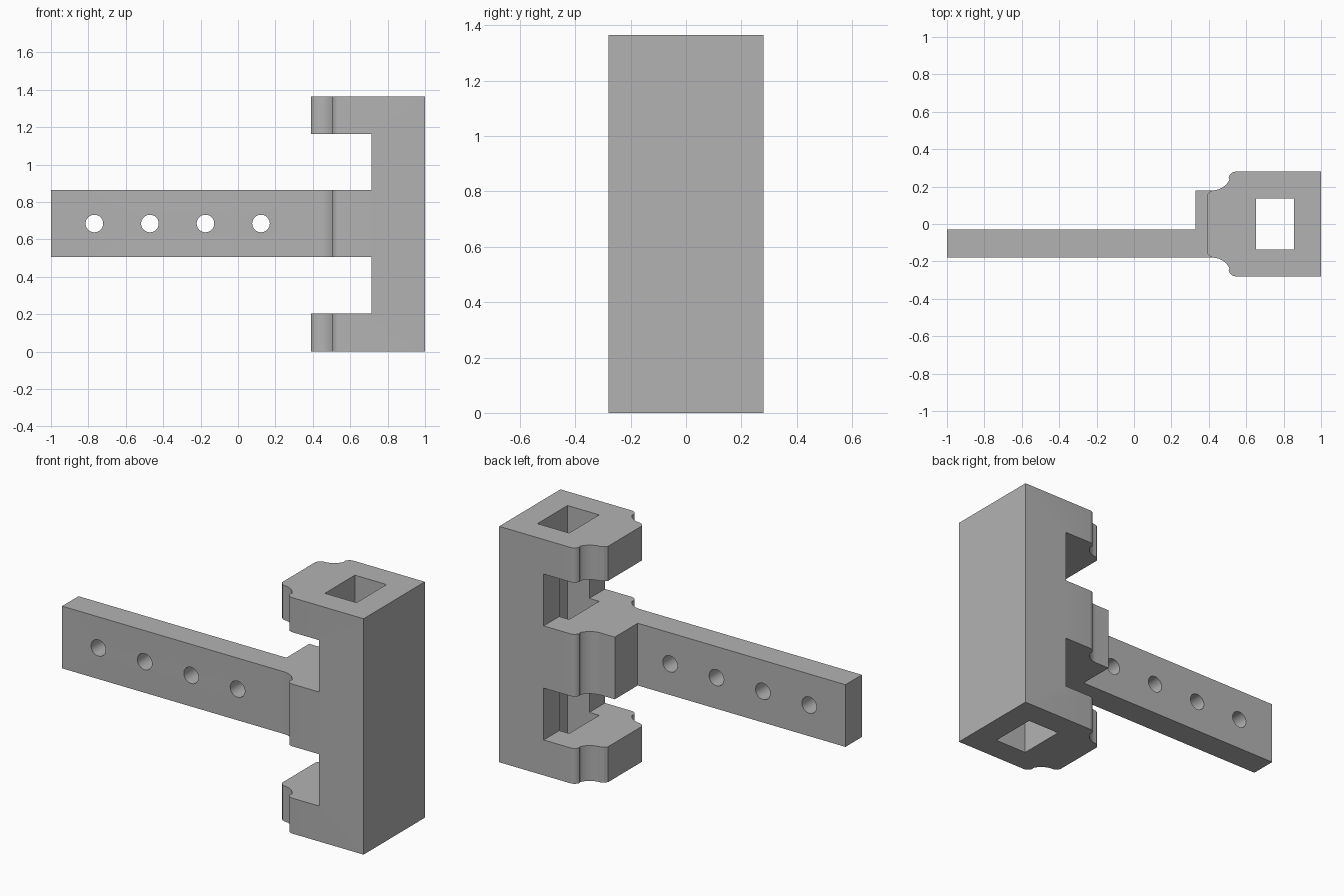
import bpy
import bmesh
import math
from mathutils import Matrix

cube = bpy.data.objects.get("Cube")
if cube:
    bpy.data.objects.remove(cube, do_unlink=True)

grey = bpy.data.materials.new("plain grey")
grey.use_nodes = True
grey.diffuse_color = (0.45, 0.45, 0.45, 1)
grey.node_tree.nodes["Principled BSDF"].inputs["Base Color"].default_value = grey.diffuse_color

HEIGHT = 1.365
ARM_Z = (0.505, 0.865)
HALF_DEPTH = 0.28


def make_object(name, bm):
    bmesh.ops.recalc_face_normals(bm, faces=bm.faces)
    mesh = bpy.data.meshes.new(name)
    bm.to_mesh(mesh)
    bm.free()
    mesh.materials.append(grey)
    obj = bpy.data.objects.new(name, mesh)
    bpy.context.collection.objects.link(obj)
    return obj


def prism(name, outline, z0, z1):
    bm = bmesh.new()
    face = bm.faces.new([bm.verts.new((x, y, z0)) for x, y in outline])
    top = bmesh.ops.extrude_face_region(bm, geom=[face])["geom"]
    verts = [v for v in top if isinstance(v, bmesh.types.BMVert)]
    bmesh.ops.translate(bm, verts=verts, vec=(0, 0, z1 - z0))
    return make_object(name, bm)


def box(name, x0, x1, half_y, z0, z1):
    return prism(name, [(x0, -half_y), (x1, -half_y), (x1, half_y), (x0, half_y)], z0, z1)


def combine(target, other, operation):
    mod = target.modifiers.new(operation.title(), "BOOLEAN")
    mod.operation = operation
    mod.solver = "EXACT"
    mod.object = other
    other.hide_render = True
    bpy.context.view_layer.objects.active = target
    bpy.ops.object.modifier_apply(modifier=mod.name)
    bpy.data.objects.remove(other, do_unlink=True)


def arc(cx, cy, r, start, end, steps):
    angles = [math.radians(start + (end - start) * i / steps) for i in range(steps + 1)]
    return [(cx + r * math.cos(a), cy + r * math.sin(a)) for a in angles]


# Upright: square back, rounded shoulders, scooped necks and a blunt nose
half = [(1, HALF_DEPTH)]
half += arc(0.545, 0.24, 0.04, 90, 165, 6)
half += arc(0.42, HALF_DEPTH, 0.1, -25, -90, 12)
half += [(0.405, 0.172), (0.39, 0.155)]
outline = half + [(x, -y) for x, y in reversed(half)]
bracket = prism("bracket", outline, 0, HEIGHT)

# Notches separating the two end lugs from the arm
for z0, z1 in ((0.205, ARM_Z[0]), (ARM_Z[1], 1.165)):
    combine(bracket, box("notch_cutter", 0.2, 0.715, 0.5, z0, z1), "DIFFERENCE")

# Arm with a thicker step where it meets the upright
arm_outline = [(-1, -0.18), (0.42, -0.18), (0.6, -0.1), (0.6, 0.1),
               (0.42, 0.18), (0.33, 0.18), (0.33, -0.03), (-1, -0.03)]
combine(bracket, prism("arm", arm_outline, *ARM_Z), "UNION")

# Square bore down the whole upright
combine(bracket, box("bore_cutter", 0.652, 0.855, 0.1375, -0.1, HEIGHT + 0.1), "DIFFERENCE")

# Row of round holes through the arm
for i in range(4):
    bm = bmesh.new()
    place = Matrix.Translation((-0.768 + 0.297 * i, -0.1, 0.685)) @ Matrix.Rotation(math.pi / 2, 4, "X")
    bmesh.ops.create_cone(bm, cap_ends=True, segments=32, radius1=0.047,
                          radius2=0.047, depth=0.4, matrix=place)
    combine(bracket, make_object("hole_cutter", bm), "DIFFERENCE")

# Smooth the curved walls and keep the corners crisp
bpy.ops.object.select_all(action="DESELECT")
bracket.select_set(True)
bpy.context.view_layer.objects.active = bracket
bpy.ops.object.shade_smooth_by_angle(angle=math.radians(20))
